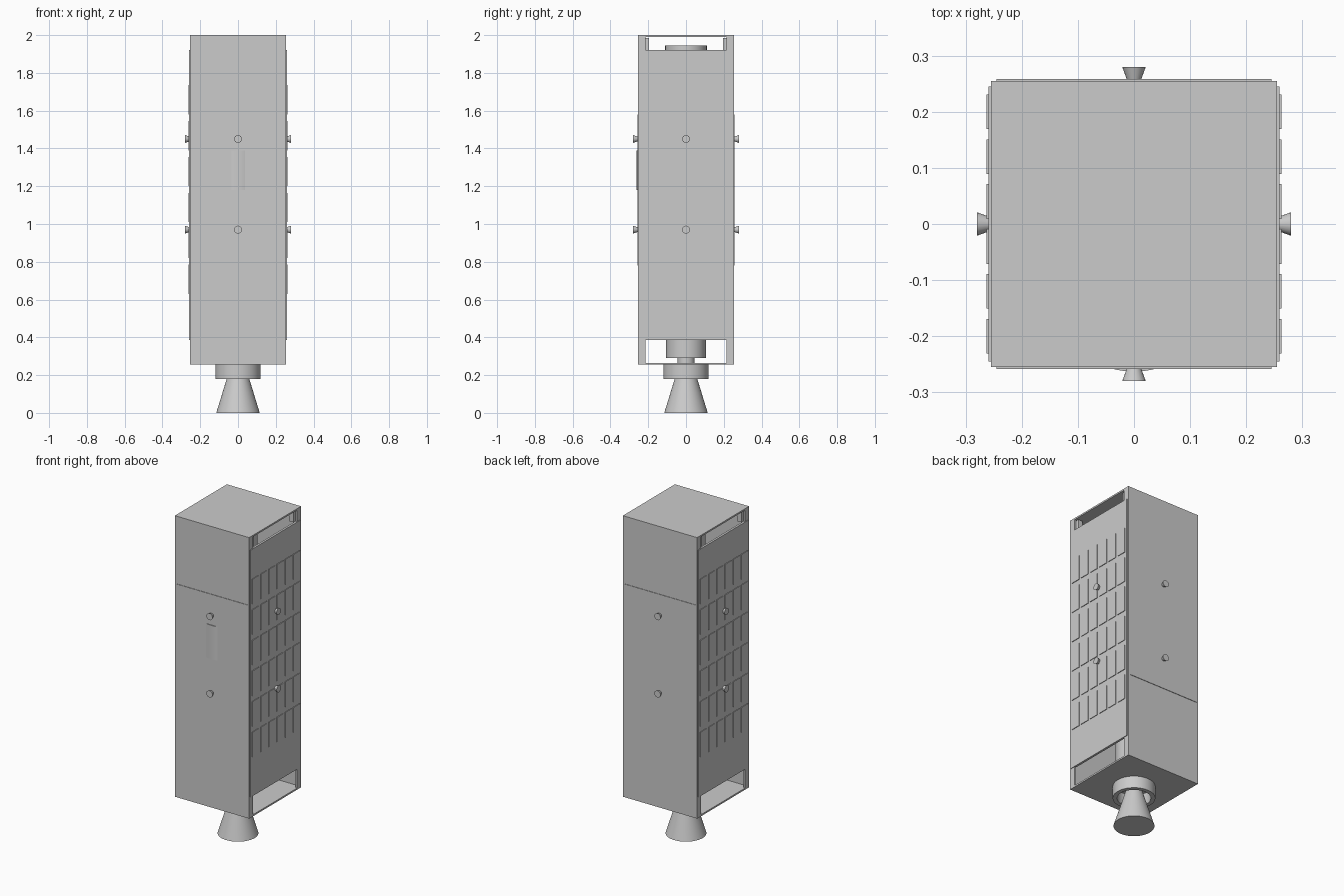
import bpy, bmesh, math
from mathutils import Matrix

cube = bpy.data.objects.get("Cube")
if cube:
    bpy.data.objects.remove(cube, do_unlink=True)

grey = bpy.data.materials.new("plain grey")
grey.use_nodes = True
colour = (0.6, 0.6, 0.6, 1)
grey.diffuse_color = colour
grey.node_tree.nodes["Principled BSDF"].inputs["Base Color"].default_value = colour


def finish(name, bm):
    bmesh.ops.recalc_face_normals(bm, faces=bm.faces)
    mesh = bpy.data.meshes.new(name)
    bm.to_mesh(mesh)
    bm.free()
    mesh.materials.append(grey)
    obj = bpy.data.objects.new(name, mesh)
    bpy.context.collection.objects.link(obj)
    return obj


def add_box(bm, x, y, z):
    size = [b - a for a, b in (x, y, z)]
    centre = [(a + b) / 2 for a, b in (x, y, z)]
    bmesh.ops.create_cube(bm, size=1, matrix=Matrix.Translation(centre) @ Matrix.Diagonal((*size, 1)))


def box(name, x, y, z):
    bm = bmesh.new()
    add_box(bm, x, y, z)
    return finish(name, bm)


def lathe(name, profile, segments=48):
    """Spin a (radius, height) profile around the z axis."""
    bm = bmesh.new()
    verts = [bm.verts.new((r, 0, z)) for r, z in profile]
    edges = [bm.edges.new(pair) for pair in zip(verts, verts[1:])]
    bmesh.ops.spin(bm, geom=verts + edges, cent=(0, 0, 0), axis=(0, 0, 1),
                   angle=math.tau, steps=segments)
    bmesh.ops.remove_doubles(bm, verts=bm.verts, dist=0.0001)
    obj = finish(name, bm)
    bpy.ops.object.select_all(action='DESELECT')
    obj.select_set(True)
    bpy.context.view_layer.objects.active = obj
    bpy.ops.object.shade_smooth_by_angle(angle=math.radians(30))
    return obj


def cylinder(name, radius, low, high):
    return lathe(name, [(0, low), (radius, low), (radius, high), (0, high)])


W = 0.255            # half width of the body
BASE, TOP = 0.255, 2.0

# Frame: end plates, corner rails and front/back walls
box("top_plate", (-W, W), (-W, W), (TOP - 0.01, TOP))
box("bottom_plate", (-W, W), (-W, W), (BASE, BASE + 0.01))
for sx, side in ((1, "left"), (-1, "right")):
    for sy, end in ((1, "back"), (-1, "front")):
        x = sorted((sx * W, sx * (W - 0.01)))
        y = sorted((sy * W, sy * (W - 0.04)))
        box(f"{end}_{side}_rail", x, y, (BASE, TOP))
        x = sorted((sx * 0.245, sx * 0.215))
        y = sorted((sy * 0.215, sy * 0.195))
        box(f"{end}_{side}_top_bracket", x, y, (1.92, 1.985))
for s, end in ((1, "back"), (-1, "front")):
    box(f"{end}_wall", (-W, W), sorted((s * 0.245, s * W)), (BASE, TOP))
    box(f"{end}_cover_plate", (-0.245, 0.245), sorted((s * 0.25, s * 0.258)), (0.78, 1.58))

# Side panels with a grid of solar cells
for s, side in ((1, "left"), (-1, "right")):
    box(f"{side}_panel", sorted((s * 0.245, s * 0.259)), (-0.245, 0.245), (0.385, 1.92))
    cells = bmesh.new()
    for row in range(6):
        for col in range(6):
            y = (col - 2.5) * 0.08
            z = 0.63 + row * 0.19
            add_box(cells, sorted((s * 0.257, s * 0.263)), (y - 0.031, y + 0.031), (z, z + 0.155))
    finish(f"{side}_solar_cells", cells)

# Small thrusters on all four sides
for z in (0.97, 1.45):
    for i, side in enumerate(("left", "back", "right", "front")):
        jet = lathe(f"{side}_thruster", [(0, 0.25), (0.01, 0.25), (0.021, 0.28), (0, 0.28)], 24)
        jet.matrix_world = (Matrix.Translation((0, 0, z)) @ Matrix.Rotation(i * math.pi / 2, 4, 'Z')
                            @ Matrix.Rotation(math.pi / 2, 4, 'Y'))

# Shallow curved bulge on the front
bulge = lathe("front_bulge", [(0, 1.18), (0.15, 1.18), (0.15, 1.39), (0, 1.39)], 96)
bulge.location.y = -0.113

# Internal units
cylinder("tank", 0.105, 0.29, 0.8)
cylinder("feed_pipe", 0.045, 0.26, 0.295)
cylinder("upper_unit", 0.11, 1.6, 1.945)

# Main engine: hollow collar around the nozzle
lathe("engine_collar", [(0.12, 0.256), (0.12, 0.18), (0.095, 0.18), (0.095, 0.256), (0.12, 0.256)])
lathe("engine_nozzle", [(0, 0), (0.115, 0), (0.06, 0.18), (0.038, 0.256), (0, 0.256)])
